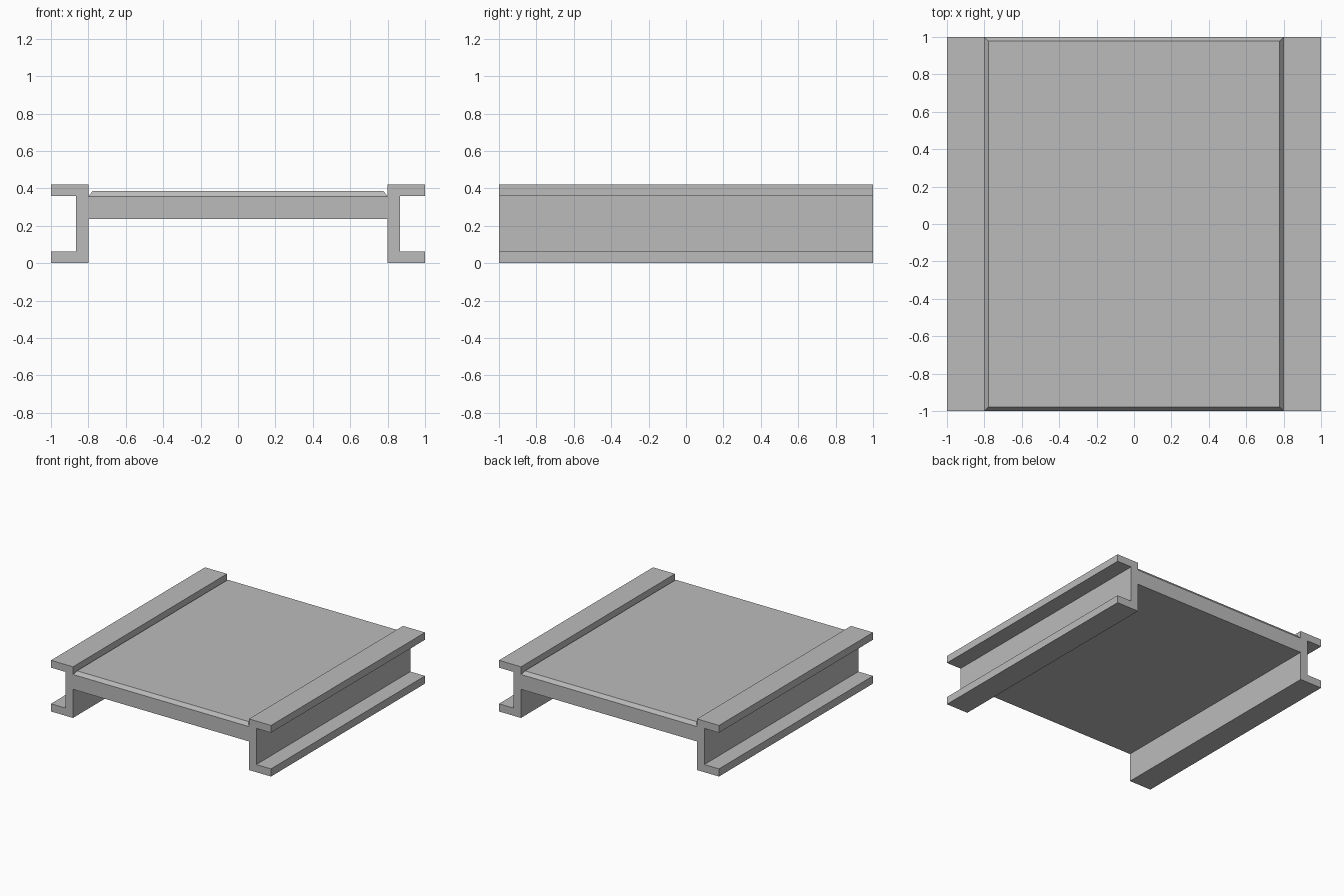
import bpy
import bmesh

cube = bpy.data.objects.get("Cube")
if cube:
    bpy.data.objects.remove(cube, do_unlink=True)

# Plain grey material
grey = bpy.data.materials.new("plain_grey")
grey.use_nodes = True
colour = (0.5, 0.5, 0.5, 1)
grey.diffuse_color = colour
grey.node_tree.nodes["Principled BSDF"].inputs["Base Color"].default_value = colour


def finish(name, bm):
    bmesh.ops.recalc_face_normals(bm, faces=bm.faces)
    mesh = bpy.data.meshes.new(name)
    bm.to_mesh(mesh)
    bm.free()
    mesh.materials.append(grey)
    obj = bpy.data.objects.new(name, mesh)
    bpy.context.collection.objects.link(obj)
    return obj


def extrude_profile(name, points):
    """Extrude an x-z outline along the full depth."""
    bm = bmesh.new()
    face = bm.faces.new([bm.verts.new((x, -1, z)) for x, z in points])
    result = bmesh.ops.extrude_face_region(bm, geom=[face])
    verts = [v for v in result["geom"] if isinstance(v, bmesh.types.BMVert)]
    bmesh.ops.translate(bm, verts=verts, vec=(0, 2, 0))
    return finish(name, bm)


# C-shaped side channels, open outwards
inner, web, outer = 0.8, 0.867, 1.0
height, low_lip, high_lip = 0.42, 0.063, 0.36
channel = [(inner, 0), (outer, 0), (outer, low_lip), (web, low_lip),
           (web, high_lip), (outer, high_lip), (outer, height), (inner, height)]
for side, sign in (("left", 1), ("right", -1)):
    extrude_profile(side + "_channel", [(sign * x, z) for x, z in channel])

# Deck between the channels, with a chamfered top edge
bottom, shoulder, top, chamfer = 0.235, 0.357, 0.385, 0.03
bm = bmesh.new()
bmesh.ops.create_cube(bm, size=2)
for v in bm.verts:
    v.co.x *= inner
    v.co.z = shoulder if v.co.z > 0 else bottom
lid = max(bm.faces, key=lambda f: f.calc_center_median().z)
bmesh.ops.inset_region(bm, faces=[lid], thickness=chamfer)
for v in lid.verts:
    v.co.z = top
finish("deck", bm)
